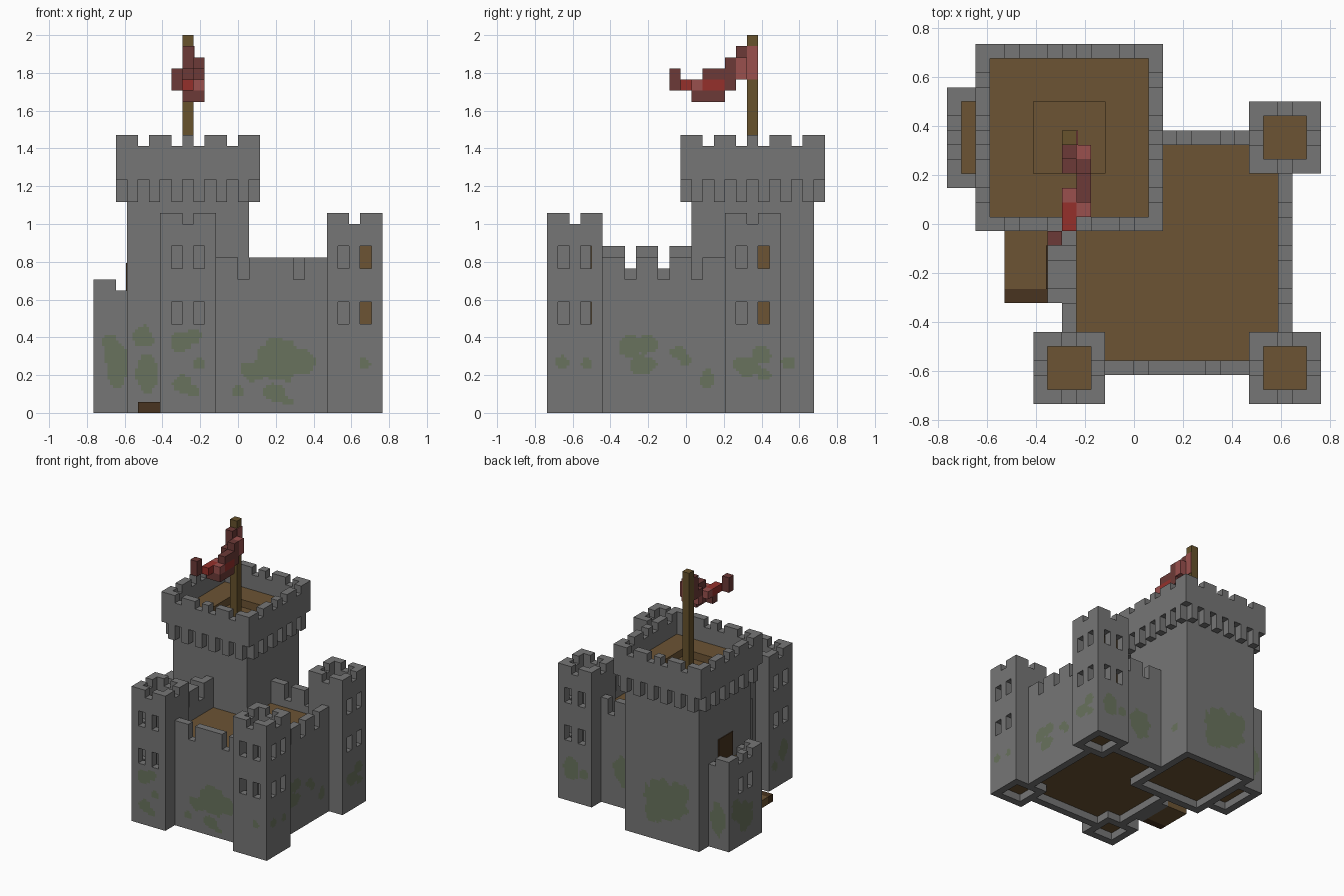
import bpy, bmesh, math

cube = bpy.data.objects.get("Cube")
if cube:
    bpy.data.objects.remove(cube)

V = 1 / 17  # edge of one block


def material(name, r, g, b):
    m = bpy.data.materials.new(name)
    m.diffuse_color = (r, g, b, 1)
    m.use_nodes = True
    m.node_tree.nodes["Principled BSDF"].inputs["Base Color"].default_value = (r, g, b, 1)
    return m


STONE = material("grey stone", .18, .18, .18)
WOOD = material("brown wood", .15, .088, .034)
DARK = material("dark wood", .065, .034, .014)
POLE = material("pole wood", .135, .085, .025)
MOSS = material("green moss", .14, .17, .11)
RED = material("bright red", .30, .03, .024)
PINK = material("faded red", .32, .08, .075)
MAROON = material("dark red", .15, .042, .038)


def at(x, y, z):
    """Block grid to model space."""
    return ((x - 13) * V, (y - 12.5) * V, z * V)


def box(c, x0, x1, y0, y1, z0, z1, m=STONE):
    for x in range(x0, x1):
        for y in range(y0, y1):
            for z in range(z0, z1):
                if m:
                    c[x, y, z] = m
                else:
                    c.pop((x, y, z), None)


def ring(c, x0, x1, y0, y1, z0, z1):
    box(c, x0, x1, y0, y1, z0, z1)
    box(c, x0 + 1, x1 - 1, y0 + 1, y1 - 1, z0, z1, None)


def finish(name, bm, mats):
    me = bpy.data.meshes.new(name)
    bm.to_mesh(me)
    bm.free()
    for m in mats:
        me.materials.append(m)
    ob = bpy.data.objects.new(name, me)
    bpy.context.collection.objects.link(ob)


def build(name, c):
    """Skin the exposed sides of a set of blocks."""
    bm, verts = bmesh.new(), {}
    mats = list(dict.fromkeys(c.values()))
    for cell, m in c.items():
        for d in range(3):
            for s in (0, 1):
                near = list(cell)
                near[d] += 2 * s - 1
                if tuple(near) in c:
                    continue
                quad = []
                for a, b in ((0, 0), (1, 0), (1, 1), (0, 1)):
                    p = list(cell)
                    p[d] += s
                    p[(d + 1) % 3] += a
                    p[(d + 2) % 3] += b
                    p = tuple(p)
                    if p not in verts:
                        verts[p] = bm.verts.new(at(*p))
                    quad.append(verts[p])
                bm.faces.new(quad if s else quad[::-1]).material_index = mats.index(m)
    finish(name, bm, mats)


def plate(name, x0, x1, y0, y1, z0, z1, m):
    """Thin painted panel, in fractions of a block."""
    bm = bmesh.new()
    bmesh.ops.create_cube(bm, size=1)
    for v in bm.verts:
        f = [k + .5 for k in v.co]
        v.co = at(x0 + (x1 - x0) * f[0], y0 + (y1 - y0) * f[1], z0 + (z1 - z0) * f[2])
    finish(name, bm, [m])


# Corner towers: hollow, windowed on their outer sides
def tower(name, x, y, sx, sy):
    c = {}
    ring(c, x, x + 5, y, y + 5, 0, 18)
    box(c, x + 1, x + 4, y + 1, y + 4, 1, 2, WOOD)
    box(c, x + 1, x + 4, y + 1, y + 4, 15, 16, WOOD)
    box(c, x + 2, x + 3, y, y + 5, 17, 18, None)
    box(c, x, x + 5, y + 2, y + 3, 17, 18, None)
    fx, fy = x + 4 * sx, y + 4 * sy
    for z in (8, 13):
        for k in (1, 3):
            box(c, x + k, x + k + 1, fy, fy + 1, z, z + 2, None)
            box(c, fx, fx + 1, y + k, y + k + 1, z, z + 2, None)
    build(name, c)


tower("front_right_tower", 6, 0, 0, 0)
tower("front_left_tower", 21, 0, 1, 0)
tower("back_left_tower", 21, 16, 1, 1)
for z in (8, 13):
    plate("front_tower_shutter", 24, 25, 3.9, 4, z, z + 2, WOOD)
    plate("back_tower_shutter", 22, 22.1, 19, 20, z, z + 2, WOOD)


# Curtain walls with notched tops
def wall(name, x0, x1, y0, y1, low, high, gaps):
    c = {}
    box(c, x0, x1, y0, y1, 0, high)
    for g in gaps:
        if x1 - x0 > y1 - y0:
            box(c, g, g + 1, y0, y1, low, high, None)
        else:
            box(c, x0, x1, g, g + 1, low, high, None)
    build(name, c)


wall("front_wall", 11, 21, 2, 3, 12, 14, (13, 18))
wall("left_wall", 23, 24, 5, 16, 12, 14, (7, 10, 13))
wall("back_wall", 14, 21, 18, 19, 12, 14, (16, 19))
wall("right_wall", 8, 9, 5, 13, 13, 15, (7, 10))
wall("gatehouse", 7, 8, 7, 12, 13, 15, (7, 10))

# Courtyard deck and ground floor
for name, z in (("courtyard_deck", 10), ("ground_floor", 1)):
    c = {}
    box(c, 9, 23, 3, 18, z, z + 1, WOOD)
    box(c, 9, 14, 13, 18, z, z + 1, None)
    box(c, 9, 11, 3, 5, z, z + 1, None)
    box(c, 21, 23, 3, 5, z, z + 1, None)
    box(c, 21, 23, 16, 18, z, z + 1, None)
    build(name, c)

# Gate and lowered bridge
plate("gate", 6.9, 7, 8, 11, 1, 7, DARK)
c = {}
box(c, 4, 7, 7, 12, 0, 1, WOOD)
box(c, 4, 7, 7, 8, 0, 1, DARK)
build("drawbridge", c)

# Keep: shaft, brackets, notched parapet and sunken roof
c = {}
ring(c, 3, 14, 13, 24, 0, 21)
box(c, 4, 13, 14, 23, 1, 2, WOOD)
ring(c, 2, 15, 12, 25, 21, 25)
box(c, 3, 14, 13, 24, 21, 22, WOOD)
box(c, 6, 11, 16, 21, 21, 22, None)
box(c, 5, 12, 15, 22, 20, 21, WOOD)
for k in range(1, 13, 2):
    for e in (0, 12):
        box(c, 2 + k, 3 + k, 12 + e, 13 + e, 19, 21)
        box(c, 2 + e, 3 + e, 12 + k, 13 + k, 19, 21)
for k in (2, 5, 7, 10):
    box(c, 2 + k, 3 + k, 12, 25, 24, 25, None)
    box(c, 2, 15, 12 + k, 13 + k, 24, 25, None)
build("keep", c)
plate("keep_door", 2.9, 3, 17, 20, 10, 13.5, DARK)

# Side turret against the keep
c = {}
ring(c, 0, 4, 15, 22, 0, 12)
box(c, 3, 4, 15, 22, 0, 12, None)
box(c, 1, 3, 16, 21, 1, 2, WOOD)
box(c, 1, 3, 16, 21, 9, 10, WOOD)
box(c, 2, 3, 15, 22, 11, 12, None)
for k in (17, 19):
    box(c, 0, 1, k, k + 1, 11, 12, None)
    box(c, 0, 1, k, k + 1, 7, 9, None)
build("side_turret", c)

# Flagpole and waving flag
c = {}
box(c, 8, 9, 18, 19, 21, 34, POLE)
build("flagpole", c)
plate("flag_hem", 9, 9.1, 18, 19, 30, 33, PINK)
c = {}
for x, y, z0, z1, m in ((8, 17, 30, 33, MAROON), (9, 17, 30, 32, PINK), (8, 16, 29, 31, PINK),
                        (9, 16, 29, 32, MAROON), (9, 15, 28, 31, RED), (9, 14, 28, 31, RED),
                        (8, 14, 29, 30, PINK), (8, 13, 28, 30, RED), (9, 13, 28, 30, PINK),
                        (8, 12, 29, 30, RED), (7, 11, 29, 31, MAROON)):
    box(c, x, x + 1, y, y + 1, z0, z1, m)
    if z0 == 28:
        box(c, x, x + 1, y, y + 1, 28, 29, MAROON)
    if z1 == 31 and y > 13:
        box(c, x, x + 1, y, y + 1, 30, 31, MAROON)
build("flag", c)


# Moss: thin patches of small squares inside overlapping blobs (centre u, z, radii)
def moss(name, axis, plane, side, lo, hi, *blobs):
    bm, n = bmesh.new(), 4
    verts = {}

    def vert(i, j):
        if (i, j) not in verts:
            p = plane + side * .05
            verts[i, j] = bm.verts.new(at(p, i / n, j / n) if axis == "x" else at(i / n, p, j / n))
        return verts[i, j]

    for i in range(lo * n, hi * n):
        for j in range(2, 10 * n):
            u, z = (i + .5) / n, (j + .5) / n
            edge = 1 + .3 * math.sin(u * 2.6 + z) * math.cos(z * 2.9 - u)
            if any(((u - a) / r) ** 2 + ((z - b) / h) ** 2 < edge for a, b, r, h in blobs):
                quad = [vert(i, j), vert(i + 1, j), vert(i + 1, j + 1), vert(i, j + 1)]
                bm.faces.new(quad if (axis == "x") == (side < 0) else quad[::-1])
    bmesh.ops.recalc_face_normals(bm, faces=bm.faces)
    if bm.faces:
        flip = [f for f in bm.faces if f.normal["xy".index(axis)] * side < 0]
        bmesh.ops.reverse_faces(bm, faces=flip)
    finish(name, bm, [MOSS])


moss("turret_front_moss", "y", 15, -1, 0, 3, (1.5, 6, .7, 1.2), (2.2, 4.2, 1, 2))
moss("turret_side_moss", "x", 0, -1, 15, 22, (18.5, 3.6, 1.6, 2), (20.5, 5, 1, 1.5))
moss("turret_back_moss", "y", 22, 1, 0, 3, (1.6, 4, 1.1, 2.2))
moss("keep_front_moss", "y", 13, -1, 3, 6, (4.5, 6.8, .9, 1), (4.8, 3.6, 1, 1.7))
moss("keep_back_moss", "y", 24, 1, 3, 14, (8, 5.5, 3.2, 2.6), (6, 7, 1.5, 1.6), (9.5, 3.6, 1.4, 1.4))
moss("keep_left_moss", "x", 14, 1, 19, 24, (21.7, 4.5, .6, .6))
moss("right_tower_moss", "y", 0, -1, 6, 11, (7.9, 6.4, .9, .9), (8.8, 6.9, .9, .6),
     (9.5, 4.4, .5, .5), (8, 2.6, .8, .8), (9, 2, .6, .5))
moss("right_tower_side_moss", "x", 6, -1, 0, 5, (2, 4.5, .9, 1.3), (3.8, 3, .6, .6))
moss("front_wall_moss", "y", 2, -1, 11, 21, (16.6, 4.8, 2, 1.9), (18.6, 4.6, 1.4, 1.1), (14.6, 3.8, 1.5, .9),
     (13, 2, .6, .5), (16.3, 1.8, 1, .9), (17.4, 1, .5, .4))
moss("left_tower_moss", "y", 0, -1, 21, 26, (24.4, 4.4, .5, .5))
moss("left_tower_side_moss", "x", 26, 1, 0, 5, (1.4, 4.5, .6, .6), (3.6, 4.5, .5, .5))
moss("left_wall_moss", "x", 24, 1, 5, 16, (7.4, 6, 1, 1), (9, 6.2, 1, .9), (8.6, 4.3, 1.2, .8),
     (11.8, 5.5, .8, .5), (12.4, 4.8, .5, .7), (14.4, 3, .6, .9))
moss("back_tower_side_moss", "x", 26, 1, 16, 21, (18, 4.2, 1.2, 1), (19.3, 5.2, .8, .9), (19.5, 3.4, .6, .5))
moss("back_tower_moss", "y", 21, 1, 21, 26, (24, 4.5, 1.1, 1.6), (22.2, 4, .6, .7))
moss("back_wall_moss", "y", 19, 1, 14, 21, (17.5, 5, 1.6, 2))
moss("right_wall_moss", "x", 8, -1, 5, 7, (6, 4, .8, 1.4))
